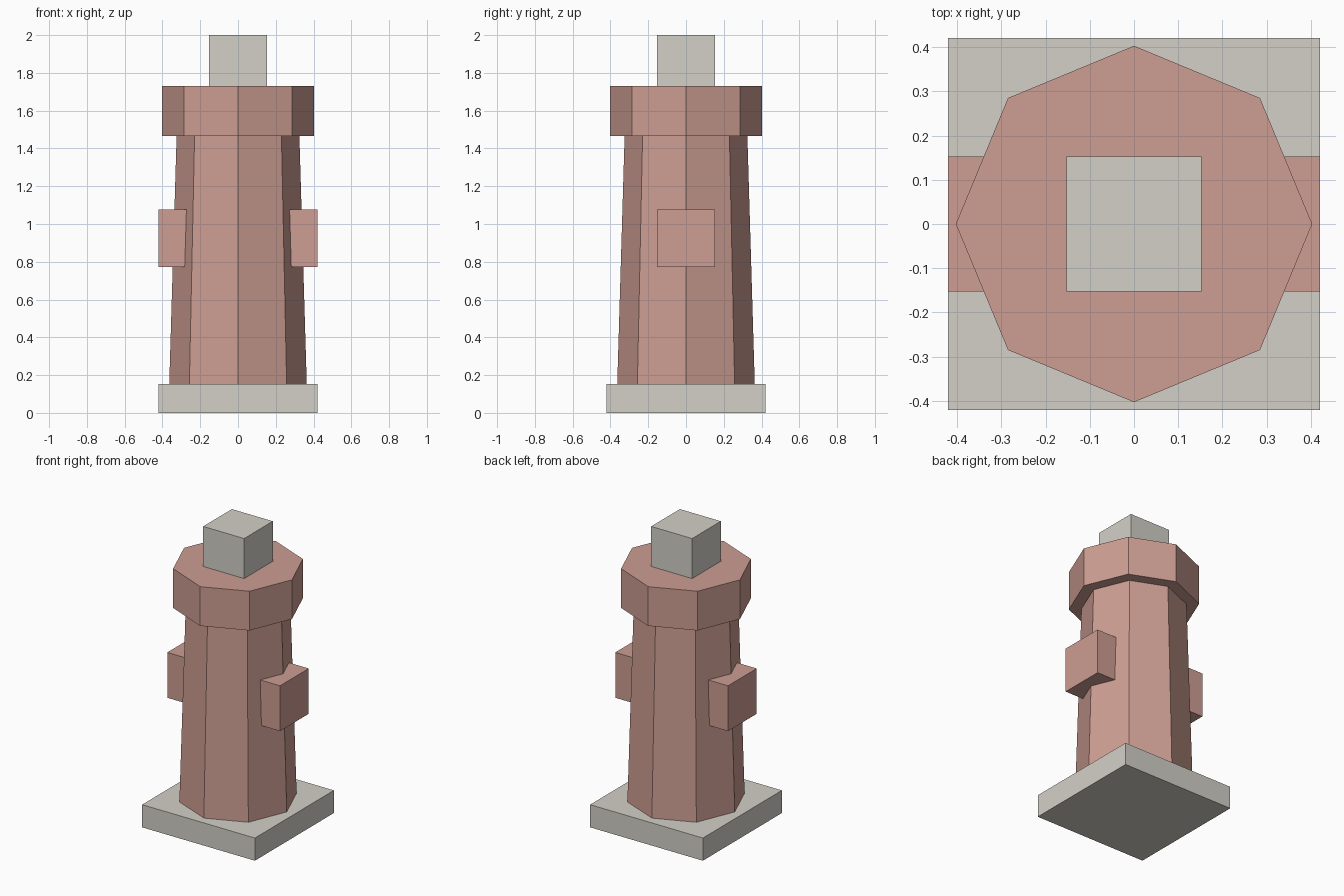
import bpy

default_cube = bpy.data.objects.get("Cube")
if default_cube:
    bpy.data.objects.remove(default_cube, do_unlink=True)


def make_material(name, rgb):
    mat = bpy.data.materials.new(name)
    mat.use_nodes = True
    color = (*rgb, 1.0)
    mat.diffuse_color = color
    mat.node_tree.nodes["Principled BSDF"].inputs["Base Color"].default_value = color
    return mat


stone = make_material("pale stone", (0.65, 0.63, 0.57))
red = make_material("dusty red", (0.61, 0.34, 0.29))


def finish(name, mat):
    obj = bpy.context.object
    obj.name = obj.data.name = name
    obj.data.materials.append(mat)
    return obj


def box(name, mat, low, high):
    """Axis-aligned box between two corners."""
    center = [(a + b) / 2 for a, b in zip(low, high)]
    size = [b - a for a, b in zip(low, high)]
    bpy.ops.mesh.primitive_cube_add(size=1, location=center)
    obj = finish(name, mat)
    for v in obj.data.vertices:
        v.co = [c * s for c, s in zip(v.co, size)]
    return obj


def octagon(name, mat, r_bottom, r_top, z0, z1):
    """Eight-sided column with corners on the x and y axes."""
    bpy.ops.mesh.primitive_cone_add(vertices=8, radius1=r_bottom, radius2=r_top,
                                    depth=z1 - z0, location=(0, 0, (z0 + z1) / 2))
    return finish(name, mat)


BASE_TOP, COLLAR_BOTTOM, COLLAR_TOP = 0.153, 1.465, 1.73
HALF_BASE, HALF_BLOCK = 0.421, 0.153

# Square foot, tapered body, collar and top block
box("base_plate", stone, (-HALF_BASE, -HALF_BASE, 0), (HALF_BASE, HALF_BASE, BASE_TOP))
octagon("body", red, 0.364, 0.325, BASE_TOP, COLLAR_BOTTOM)
octagon("collar", red, 0.403, 0.403, COLLAR_BOTTOM, COLLAR_TOP)
box("top_block", stone, (-HALF_BLOCK, -HALF_BLOCK, COLLAR_TOP), (HALF_BLOCK, HALF_BLOCK, 2))

# Side outlets, sunk into the body
for name, x0, x1 in (("left_outlet", 0.2, HALF_BASE), ("right_outlet", -HALF_BASE, -0.2)):
    box(name, red, (x0, -HALF_BLOCK, 0.772), (x1, HALF_BLOCK, 1.078))
